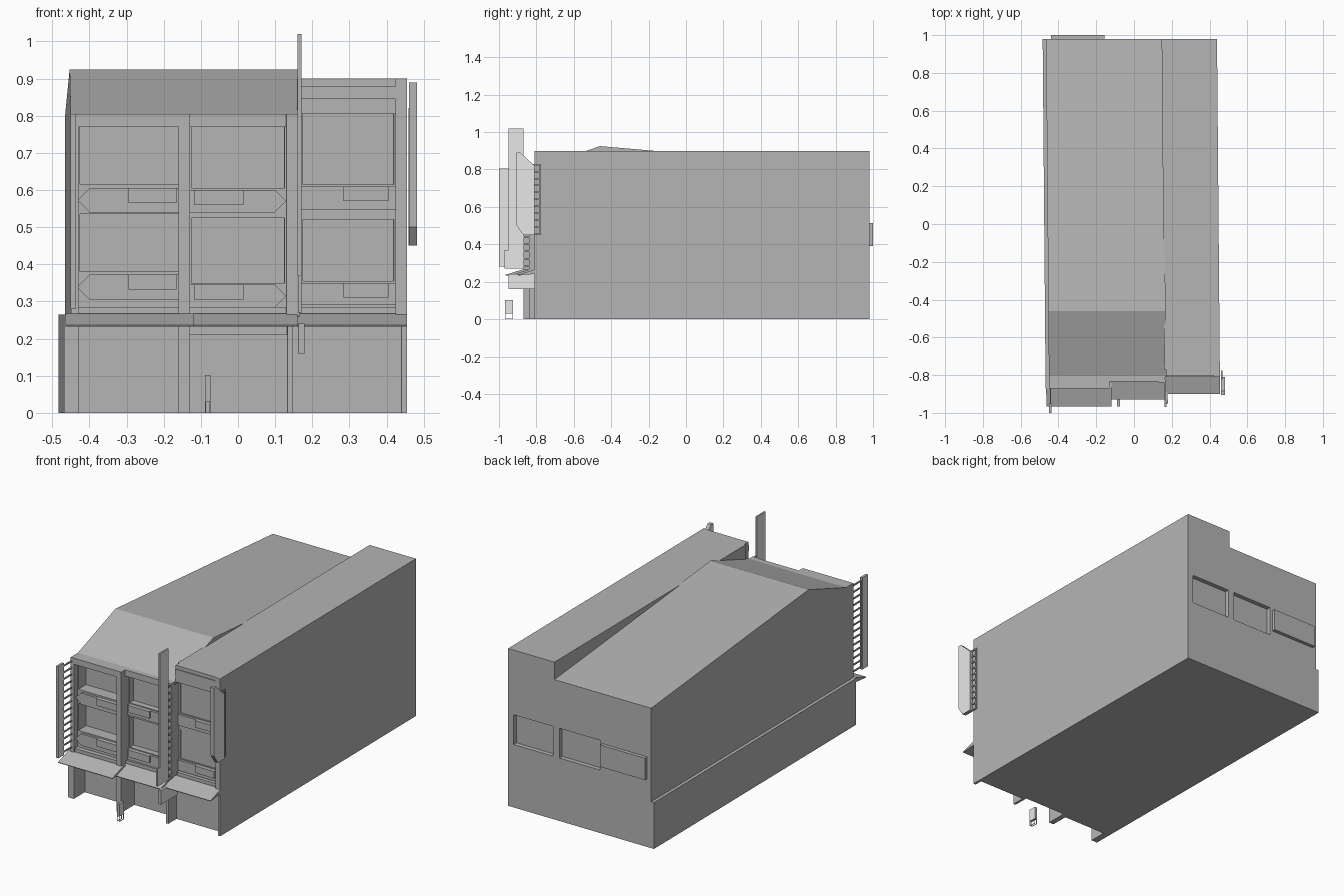
import bpy, bmesh
from mathutils import Vector

old = bpy.data.objects.get("Cube")
if old:
    bpy.data.objects.remove(old, do_unlink=True)


def material(name, value):
    m = bpy.data.materials.new(name)
    m.use_nodes = True
    colour = (value, value, value, 1)
    m.diffuse_color = colour
    m.node_tree.nodes["Principled BSDF"].inputs["Base Color"].default_value = colour
    return m


GREY = material("wall grey", 0.46)
PALE = material("sign pale grey", 0.8)
SKEW = 0.0085   # the plot is slightly out of square


def finish(name, bm, skew=True):
    bmesh.ops.recalc_face_normals(bm, faces=bm.faces)
    if skew:
        for v in bm.verts:
            v.co.x -= SKEW * (v.co.y + 0.85)
    me = bpy.data.meshes.new(name)
    bm.to_mesh(me)
    bm.free()
    me.materials.append(GREY)
    ob = bpy.data.objects.new(name, me)
    bpy.context.collection.objects.link(ob)
    return ob


def add_box(bm, x0, x1, y0, y1, z0, z1):
    vs = bmesh.ops.create_cube(bm, size=1)["verts"]
    for v in vs:
        v.co = Vector((x1 if v.co.x > 0 else x0, y1 if v.co.y > 0 else y0,
                       z1 if v.co.z > 0 else z0))


def boxes(name, *dims):
    bm = bmesh.new()
    for d in dims:
        add_box(bm, *d)
    return finish(name, bm)


def prism(name, pts, a, b, axis="x"):
    """Extrude a profile (y,z) along x, or (x,z) along y."""
    bm = bmesh.new()
    place = (lambda p, t: (t, *p)) if axis == "x" else (lambda p, t: (p[0], t, p[1]))
    f = bm.faces.new([bm.verts.new(place(p, a)) for p in pts])
    ext = bmesh.ops.extrude_face_region(bm, geom=[f])["geom"]
    shift = Vector((b - a, 0, 0) if axis == "x" else (0, b - a, 0))
    bmesh.ops.translate(bm, vec=shift, verts=[g for g in ext if isinstance(g, bmesh.types.BMVert)])
    return finish(name, bm)


def carve(ob, *dims):
    """Cut box-shaped recesses."""
    cutter = boxes("recess_cutter", *dims)
    cutter.hide_render = True
    mod = ob.modifiers.new("recess", "BOOLEAN")
    mod.operation, mod.solver, mod.object = "DIFFERENCE", "EXACT", cutter
    bpy.context.view_layer.objects.active = ob
    bpy.ops.object.modifier_apply(modifier=mod.name)
    bpy.data.objects.remove(cutter, do_unlink=True)


def pale_sides(ob):
    ob.data.materials.append(PALE)
    for p in ob.data.polygons:
        if abs(p.normal.x) > 0.9:
            p.material_index = 1


CORE, BACK = -0.75, 0.98

# Main volumes: ground floor, ridged upper floor, flat-roofed side wing
boxes("ground_floor", (-0.468, 0.2, CORE, BACK, 0, 0.265))
upper = prism("ridged_upper_floor",
              [(CORE, 0.26), (CORE, 0.79), (-0.81, 0.79), (-0.81, 0.803), (-0.46, 0.925),
               (BACK, 0.80), (BACK, 0.26)], -0.45, 0.17)
wing = boxes("flat_roof_wing", (0.162, 0.455, CORE, BACK, 0, 0.9))

# Rear windows: two sunk, one standing proud
carve(wing, (0.165, 0.42, 0.955, 1.1, 0.36, 0.53))
carve(upper, (-0.125, 0.13, 0.955, 1.1, 0.36, 0.53))
boxes("rear_window_box", (-0.425, -0.14, BACK - 0.01, 1.0, 0.39, 0.515))


def planter(name, x0, x1, y, z0, z1, cut):
    """Balcony front with one chamfered end and a raised unit."""
    c = 0.03
    pts = [(x0, z0), (x1, z0), (x1, z1), (x0, z1)]
    if cut == "left":
        pts = [(x0 + c, z0), (x1, z0), (x1, z1), (x0 + c, z1), (x0, z1 - c), (x0, z0 + c)]
    elif cut == "right":
        pts = [(x0, z0), (x1 - c, z0), (x1, z0 + c), (x1, z1 - c), (x1 - c, z1), (x0, z1)]
    prism(name, pts, y, CORE, "y")


def bay(side, x0, x1, y, top, head, windows, ledges, cut, unit):
    wall = boxes(side + "_bay_wall", (x0 - 0.01, x1 + 0.01, y + 0.035, CORE + 0.01, 0.26, top))
    carve(wall, *[(x0 + 0.005, x1 - 0.005, y - 0.1, CORE - 0.015, a, b) for a, b in windows])
    boxes(side + "_bay_lintels", (x0, x1, y, CORE, head, top),
          (x0, x1, y + 0.01, CORE, 0.235, 0.285))
    for i, (a, b) in enumerate(ledges):
        planter(f"{side}_balcony_{i}", x0, x1, y + 0.022, a, b, cut)
        boxes(f"{side}_balcony_unit_{i}", (unit[0], unit[1], y + 0.012, CORE, b - 0.04, b))
    # canopy over the shop front
    prism(side + "_canopy", [(y + 0.03, 0.265), (y, 0.267), (y - 0.095, 0.237), (y - 0.093, 0.233),
                             (y + 0.03, 0.245)], x0 - 0.035, x1 + 0.03)


bay("left", -0.43, -0.15, -0.87, 0.805, 0.77, [(0.615, 0.77), (0.38, 0.535)],
    [(0.54, 0.605), (0.305, 0.372)], "left", (-0.295, -0.165))
bay("middle", -0.13, 0.13, -0.835, 0.805, 0.77, [(0.605, 0.77), (0.35, 0.525)],
    [(0.54, 0.6), (0.285, 0.345)], "right", (-0.118, 0.015))
bay("right", 0.17, 0.425, -0.805, 0.9, 0.805, [(0.615, 0.805), (0.355, 0.52)],
    [(0.548, 0.61), (0.29, 0.35)], "", (0.285, 0.405))
boxes("right_fascia_plate", (0.17, 0.425, -0.81, -0.8, 0.845, 0.88))

# Piers between the bays
boxes("left_pier", (-0.468, -0.43, -0.87, CORE, 0, 0.265), (-0.45, -0.43, -0.87, CORE, 0.26, 0.805))
boxes("inner_left_pier", (-0.16, -0.13, -0.87, CORE, 0, 0.805))
boxes("inner_right_pier", (0.133, 0.147, -0.84, CORE, 0, 0.265), (0.13, 0.165, -0.84, CORE, 0.26, 0.805))
boxes("right_pier", (0.44, 0.455, -0.81, CORE, 0, 0.265), (0.425, 0.455, -0.81, CORE, 0.26, 0.9))

# Shop fronts
boxes("shop_front", (-0.43, -0.16, -0.77, CORE, 0, 0.24), (0.147, 0.44, -0.765, CORE, 0, 0.24),
      (-0.13, 0.133, -0.785, CORE, 0.21, 0.24))


def bracket(name, x, y0, y1, z0, z1, count):
    """Ladder-like sign support."""
    t, r = 0.006, 0.008
    step = (z1 - z0 - r) / count
    boxes(name, (x, x + t, y0, y0 + r, z0, z1), (x, x + t, y1 - r, y1, z0, z1),
          *[(x, x + t, y0, y1, z0 + i * step, z0 + i * step + r) for i in range(count + 1)])


bracket("left_sign_bracket", -0.446, -0.955, -0.865, 0.29, 0.79, 13)
bracket("middle_sign_bracket", 0.16, -0.875, -0.82, 0.28, 0.8, 13)
bracket("right_sign_bracket", 0.462, -0.825, -0.775, 0.45, 0.83, 10)

# Projecting signs
pale_sides(prism("left_sign", [(-1, 0.28), (-0.95, 0.28), (-0.95, 0.805), (-1, 0.805)], -0.452, -0.438))
pale_sides(prism("tall_sign", [(-0.97, 0.27), (-0.87, 0.27), (-0.87, 1.02), (-0.95, 1.02),
                               (-0.95, 0.37), (-0.97, 0.37)], 0.16, 0.17))
pale_sides(boxes("hanging_sign", (0.162, 0.178, -0.95, -0.8, 0.16, 0.24)))
pale_sides(prism("right_sign", [(-0.905, 0.5), (-0.87, 0.45), (-0.81, 0.45), (-0.81, 0.82),
                                (-0.885, 0.89), (-0.905, 0.89)], 0.46, 0.482))

# Pavement sign on thin legs
pale_sides(boxes("pavement_sign", (-0.09, -0.075, -0.967, -0.925, 0.03, 0.102),
                 *[(x, x + 0.003, y, y + 0.003, 0, 0.03) for x in (-0.09, -0.078)
                   for y in (-0.967, -0.928)],
                 *[(x, x + 0.003, -0.967, -0.925, 0, 0.003) for x in (-0.09, -0.078)]))
